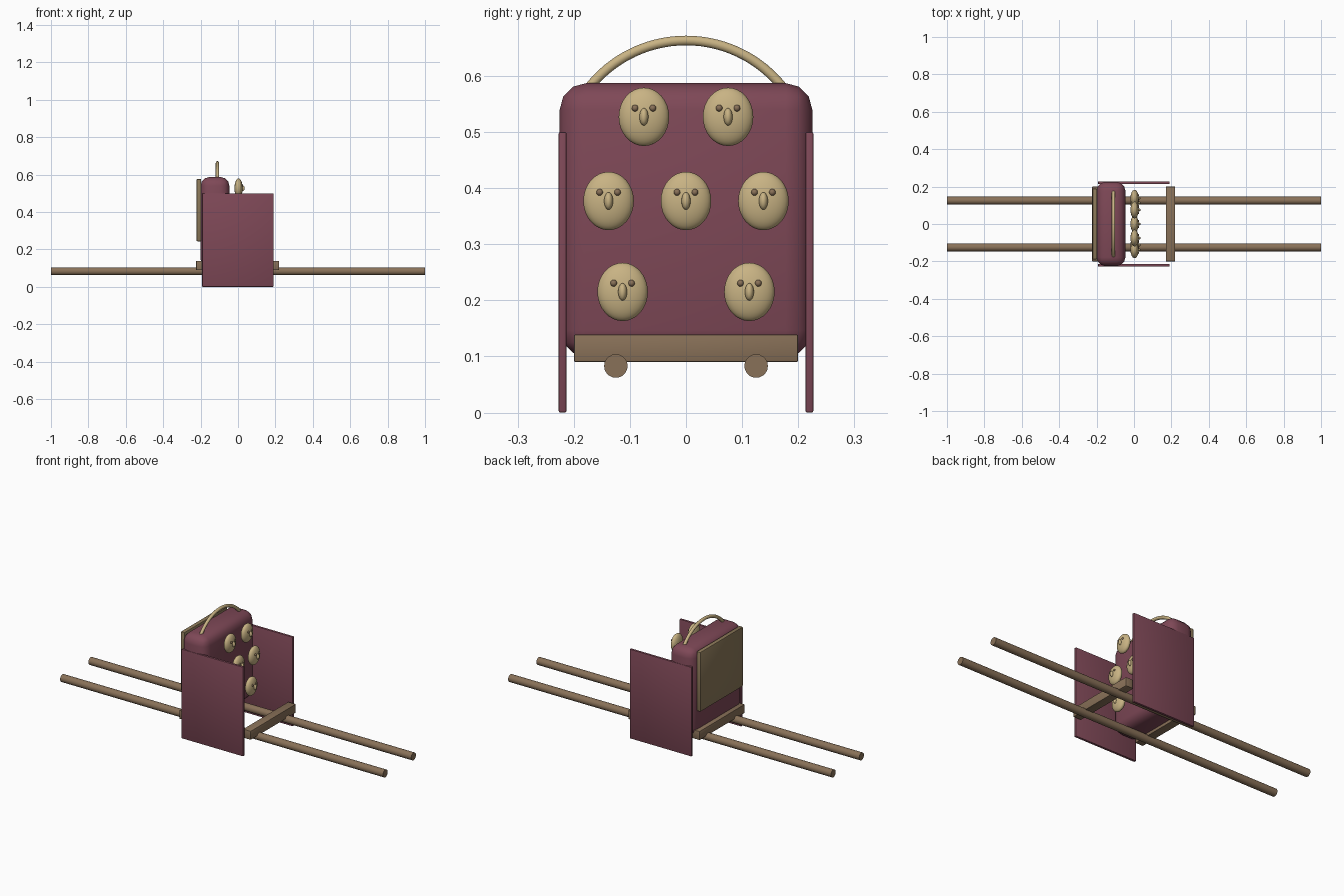
import bpy, math

if "Cube" in bpy.data.objects:
    bpy.data.objects.remove(bpy.data.objects["Cube"])


def material(name, rgb):
    m = bpy.data.materials.new(name)
    m.diffuse_color = (*rgb, 1)
    m.use_nodes = True
    m.node_tree.nodes["Principled BSDF"].inputs["Base Color"].default_value = m.diffuse_color
    return m


MAROON = material("maroon", (0.21, 0.065, 0.095))
BROWN = material("brown_wood", (0.25, 0.165, 0.098))
TAN = material("tan", (0.58, 0.45, 0.23))
OLIVE = material("dark_tan", (0.26, 0.19, 0.1))


def finish(name, mat):
    ob = bpy.context.object
    ob.name = name
    ob.data.materials.append(mat)
    return ob


def box(name, lo, hi, mat, bevel, segments=2):
    loc = [(a + b) / 2 for a, b in zip(lo, hi)]
    bpy.ops.mesh.primitive_cube_add(size=1, location=loc)
    ob = finish(name, mat)
    ob.scale = [b - a for a, b in zip(lo, hi)]
    bpy.ops.object.transform_apply(location=False, rotation=False, scale=True)
    mod = ob.modifiers.new("bevel", 'BEVEL')
    mod.width = bevel
    mod.segments = segments
    bpy.ops.object.modifier_apply(modifier="bevel")
    bpy.ops.object.shade_smooth_by_angle(angle=math.radians(40))
    return ob


def ellipsoid(name, loc, radii, mat, segs=24, rings=16):
    bpy.ops.mesh.primitive_uv_sphere_add(segments=segs, ring_count=rings, radius=1, location=loc)
    ob = finish(name, mat)
    ob.scale = radii
    bpy.ops.object.shade_smooth()
    return ob


# Rounded upright body and the board on its back
box("body", (-0.2, -0.225, 0.1), (-0.046, 0.225, 0.587), MAROON, 0.047, 3)
box("back_board", (-0.222, -0.19, 0.243), (-0.197, 0.19, 0.577), OLIVE, 0.006)

# Side panels and carrying poles
for s, side in ((-1, "right"), (1, "left")):
    y = s * 0.22
    box(side + "_panel", (-0.192, y - 0.007, 0), (0.19, y + 0.007, 0.5), MAROON, 0.003)
    bpy.ops.mesh.primitive_cylinder_add(vertices=20, radius=0.021, depth=2,
                                        location=(0, s * 0.125, 0.083),
                                        rotation=(0, math.pi / 2, 0))
    finish(side + "_pole", BROWN)
    bpy.ops.object.shade_smooth_by_angle(angle=math.radians(40))

# Crossbars over the poles
for x, name in ((-0.2, "rear_crossbar"), (0.195, "front_crossbar")):
    box(name, (x - 0.024, -0.2, 0.09), (x + 0.024, 0.2, 0.139), BROWN, 0.003)

# Arched handle
curve = bpy.data.curves.new("handle", 'CURVE')
curve.dimensions = '3D'
curve.bevel_depth = 0.009
curve.bevel_resolution = 3
curve.use_fill_caps = True
N = 32
spline = curve.splines.new('POLY')
spline.points.add(N)
for i, p in enumerate(spline.points):
    a = math.radians(-57 + 114 * i / N)
    p.co = (-0.11, 0.22 * math.sin(a), 0.443 + 0.22 * math.cos(a), 1)
spline.use_smooth = True
handle = bpy.data.objects.new("handle", curve)
handle.data.materials.append(TAN)
bpy.context.collection.objects.link(handle)

# Seven round heads, each with two eyes and a nose
HEADS = [(-0.075, 0.527), (0.075, 0.527), (-0.138, 0.377), (0, 0.377),
         (0.138, 0.377), (-0.113, 0.215), (0.113, 0.215)]
for y, z in HEADS:
    ellipsoid("head", (0.003, y, z), (0.022, 0.045, 0.052), TAN)
    ellipsoid("nose", (0.025, y, z), (0.011, 0.008, 0.0155), TAN, 16, 10)
    for s in (-1, 1):
        ellipsoid("eye", (0.022, y + s * 0.0158, z + 0.0155), (0.006,) * 3, BROWN, 12, 8)
